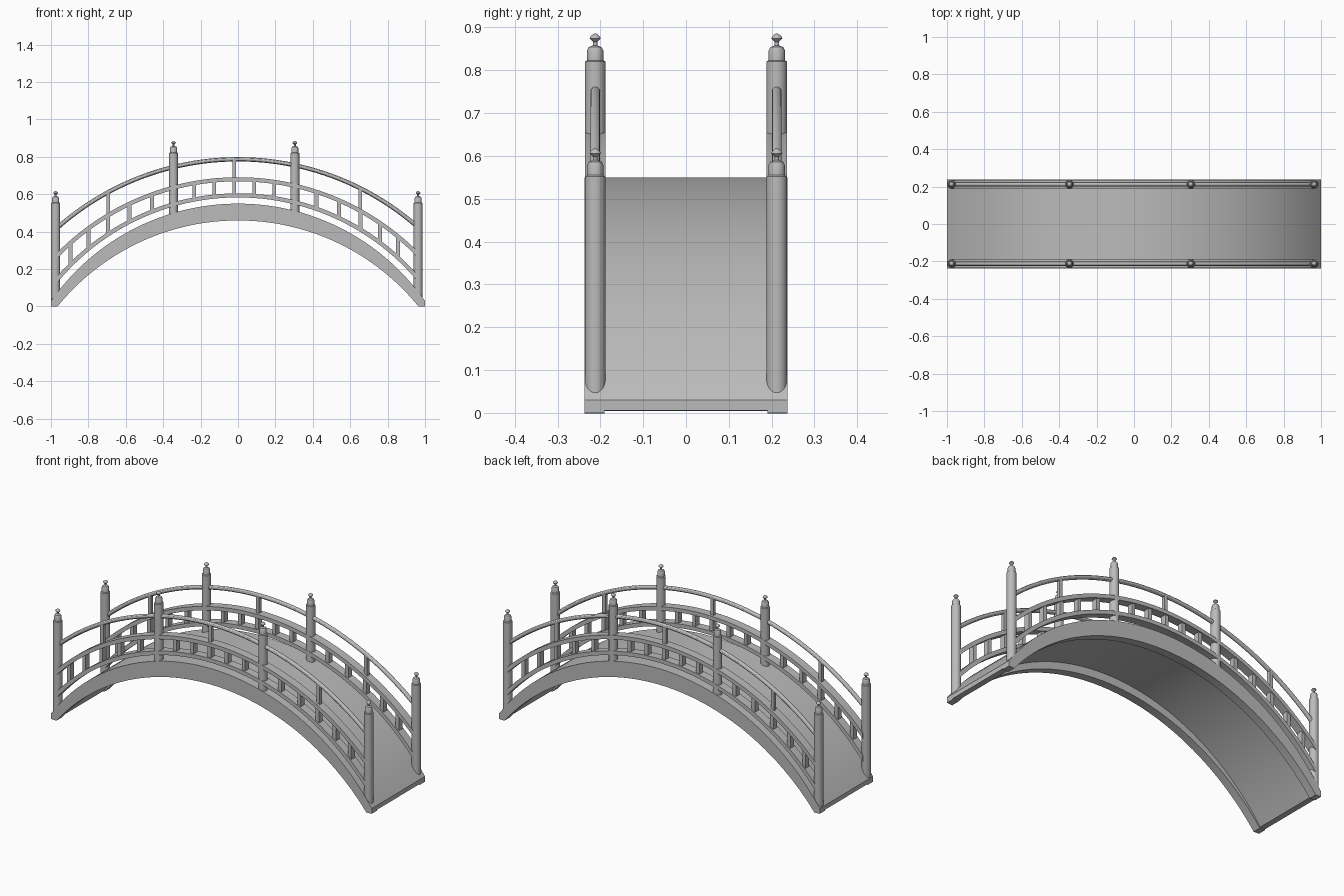
import bpy, bmesh, math
from mathutils import Vector, Matrix

if "Cube" in bpy.data.objects:
    bpy.data.objects.remove(bpy.data.objects["Cube"])

stone = bpy.data.materials.new("plain grey")
stone.use_nodes = True
GREY = (0.5, 0.5, 0.5, 1)
stone.diffuse_color = GREY
stone.node_tree.nodes["Principled BSDF"].inputs["Base Color"].default_value = GREY

CENTRE = -0.67      # height of the shared arc centre
DECK_R = 1.22
SIDE_Y = 0.212      # centre line of each railing


def finish(name, bm, smooth=True):
    bmesh.ops.recalc_face_normals(bm, faces=bm.faces)
    mesh = bpy.data.meshes.new(name)
    bm.to_mesh(mesh)
    bm.free()
    mesh.materials.append(stone)
    obj = bpy.data.objects.new(name, mesh)
    bpy.context.collection.objects.link(obj)
    if smooth:
        bpy.ops.object.select_all(action='DESELECT')
        obj.select_set(True)
        bpy.context.view_layer.objects.active = obj
        bpy.ops.object.shade_smooth_by_angle(angle=math.radians(30))
    return obj


def arc_z(x, radius, centre=CENTRE):
    return centre + math.sqrt(radius ** 2 - x ** 2)


def arc(x0, x1, radius, centre=CENTRE, steps=48):
    """Points along an arc, evenly spaced by angle."""
    a0, a1 = math.asin(x0 / radius), math.asin(x1 / radius)
    angles = [a0 + (a1 - a0) * i / steps for i in range(steps + 1)]
    return [(radius * math.sin(a), centre + radius * math.cos(a)) for a in angles]


def strip(name, upper, lower, y, width):
    """Solid band between two matching lines of (x, z) points."""
    bm = bmesh.new()
    rings = []
    for (ux, uz), (lx, lz) in zip(upper, lower):
        corners = [(ux, y - width / 2, uz), (ux, y + width / 2, uz),
                   (lx, y + width / 2, lz), (lx, y - width / 2, lz)]
        rings.append([bm.verts.new(c) for c in corners])
    for a, b in zip(rings, rings[1:]):
        for i in range(4):
            j = (i + 1) % 4
            bm.faces.new((a[i], a[j], b[j], b[i]))
    bm.faces.new(rings[0])
    bm.faces.new(rings[-1])
    return finish(name, bm)


def footed(upper, lower, foot):
    """Close an arched band with blunt feet standing on the ground."""
    up = [(-1, 0.03)] + upper + [(1, 0.03)]
    low = [(-1, foot)] + lower + [(1, foot)]
    return up, low


def post(name, x, y, bottom, top):
    """Turned post with a collar and a small flared finial."""
    profile = [(0, bottom), (0.024, bottom), (0.024, top), (0.019, top + 0.003),
               (0.019, top + 0.026), (0.015, top + 0.034), (0.005, top + 0.038),
               (0.005, top + 0.046), (0.013, top + 0.054), (0.011, top + 0.059),
               (0.004, top + 0.065), (0, top + 0.066)]
    bm = bmesh.new()
    verts = [bm.verts.new((r, 0, z)) for r, z in profile]
    edges = [bm.edges.new(pair) for pair in zip(verts, verts[1:])]
    bmesh.ops.spin(bm, geom=verts + edges, cent=(0, 0, 0), axis=(0, 0, 1),
                   angle=math.tau, steps=24)
    bmesh.ops.remove_doubles(bm, verts=bm.verts, dist=0.0001)
    bmesh.ops.translate(bm, verts=bm.verts, vec=(x, y, 0))
    finish(name, bm)


def tube(name, points, y, radius, sides=12):
    """Round rail following (x, z) points."""
    bm = bmesh.new()
    rings = []
    for x, z in points:
        out = Vector((x, 0, z - CENTRE)).normalized()
        ring = []
        for i in range(sides):
            a = math.tau * i / sides
            offset = out * math.cos(a) + Vector((0, 1, 0)) * math.sin(a)
            ring.append(bm.verts.new(Vector((x, y, z)) + offset * radius))
        rings.append(ring)
    for a, b in zip(rings, rings[1:]):
        for i in range(sides):
            j = (i + 1) % sides
            bm.faces.new((a[i], a[j], b[j], b[i]))
    bm.faces.new(rings[0])
    bm.faces.new(rings[-1])
    finish(name, bm)


def baluster(name, x, y, z0, z1, width, depth):
    bm = bmesh.new()
    shape = Matrix.Translation((x, y, (z0 + z1) / 2)) @ Matrix.Diagonal((width, depth, z1 - z0, 1))
    bmesh.ops.create_cube(bm, size=1, matrix=shape)
    finish(name, bm, smooth=False)


# Walking deck between the girders
deck_top = arc(-0.988, 0.988, DECK_R)
up, low = footed(deck_top, arc(-0.968, 0.968, 1.187, -0.682), 0.005)
strip("deck", up, low, 0, 0.38)

# Railing layout, measured from the middle baluster
MIDDLE = -0.02
OFFSETS = [0.107, 0.214, 0.44, 0.56, 0.674, 0.78, 0.875]
TALL = 0.674
LOW_R, MID_R, TOP_R = 1.264, 1.35, 1.457
HALF = 0.011

for side, y in (("front", -SIDE_Y), ("back", SIDE_Y)):
    # Deep arched girder
    up, low = footed(deck_top, arc(-0.966, 0.966, 1.242, -0.782), 0)
    strip(side + "_girder", up, low, math.copysign(0.2135, y), 0.047)

    # Posts
    for label, x, top in (("right_end", -0.975, 0.552), ("right_inner", -0.345, 0.82),
                          ("left_inner", 0.304, 0.82), ("left_end", 0.963, 0.552)):
        post(f"{side}_{label}_post", x, y, arc_z(x, DECK_R) - 0.035, top)

    # Rails
    for label, r in (("lower", LOW_R), ("middle", MID_R)):
        strip(f"{side}_{label}_rail", arc(-0.97, 0.958, r + HALF),
              arc(-0.97, 0.958, r - HALF), y, 0.048)
    tube(side + "_top_rail", arc(-0.97, 0.958, TOP_R), y, 0.0115)

    # Balusters
    for x in [MIDDLE] + [MIDDLE + s * d for d in OFFSETS for s in (-1, 1)]:
        baluster(side + "_baluster", x, y, arc_z(x, LOW_R), arc_z(x, MID_R), 0.021, 0.032)
    for x in (MIDDLE - TALL, MIDDLE, MIDDLE + TALL):
        baluster(side + "_tall_baluster", x, y, arc_z(x, MID_R), arc_z(x, TOP_R), 0.02, 0.02)
